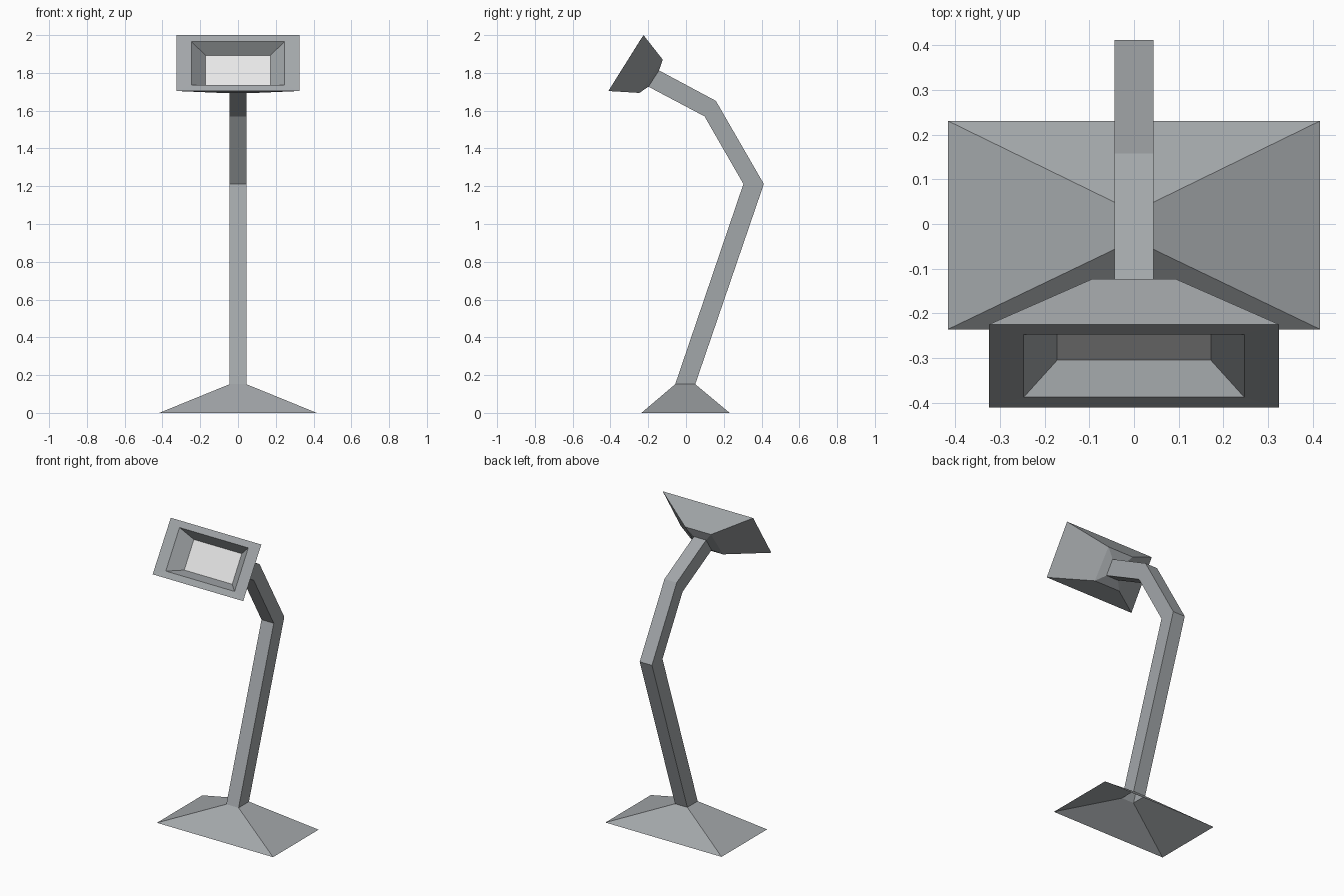
import bpy

if "Cube" in bpy.data.objects:
    bpy.data.objects.remove(bpy.data.objects["Cube"])


def material(name, rgb):
    m = bpy.data.materials.new(name)
    m.diffuse_color = (*rgb, 1.0)
    m.use_nodes = True
    m.node_tree.nodes["Principled BSDF"].inputs["Base Color"].default_value = m.diffuse_color
    return m


metal = material("grey metal", (0.365, 0.385, 0.40))
glow = material("pale lamp panel", (0.80, 0.80, 0.80))


def loft(name, rings, mat, cap=False):
    """Skin rectangular rings given as (half width, (y, z) of front/under edge, (y, z) of back/top edge)."""
    verts, faces = [], []
    for w, a, b in rings:
        verts += [(-w, *a), (w, *a), (w, *b), (-w, *b)]
    for r in range(len(rings) - 1):
        for i in range(4):
            j = (i + 1) % 4
            faces.append((r * 4 + i, r * 4 + j, r * 4 + 4 + j, r * 4 + 4 + i))
    if cap:
        n = len(verts)
        faces.append((n - 4, n - 3, n - 2, n - 1))
    mesh = bpy.data.meshes.new(name)
    mesh.from_pydata(verts, [], faces)
    mesh.materials.append(mat)
    obj = bpy.data.objects.new(name, mesh)
    bpy.context.collection.objects.link(obj)
    return obj


# Shared cross-sections where parts meet
foot_top = (0.044, (-0.057, 0.152), (0.049, 0.152))
neck_end = (0.044, (-0.199, 1.727), (-0.143, 1.813))
recess = (0.172, (-0.305, 1.732), (-0.207, 1.893))

# Flared foot, open underneath
loft("base", [(0.417, (-0.236, 0.0), (0.231, 0.0)), foot_top], metal)

# Bent square arm
loft("arm", [
    foot_top,
    (0.044, (0.304, 1.212), (0.412, 1.212)),
    (0.044, (0.098, 1.570), (0.158, 1.652)),
    neck_end,
], metal)

# Lamp head: collar, flared shade, rim and recess
loft("lamp_head", [
    neck_end,
    (0.093, (-0.247, 1.694), (-0.123, 1.870)),
    (0.325, (-0.411, 1.704), (-0.225, 2.0)),
    (0.247, (-0.388, 1.737), (-0.247, 1.966)),
    recess,
], metal)

# Light panel closing the recess
loft("light_panel", [recess], glow, cap=True)
